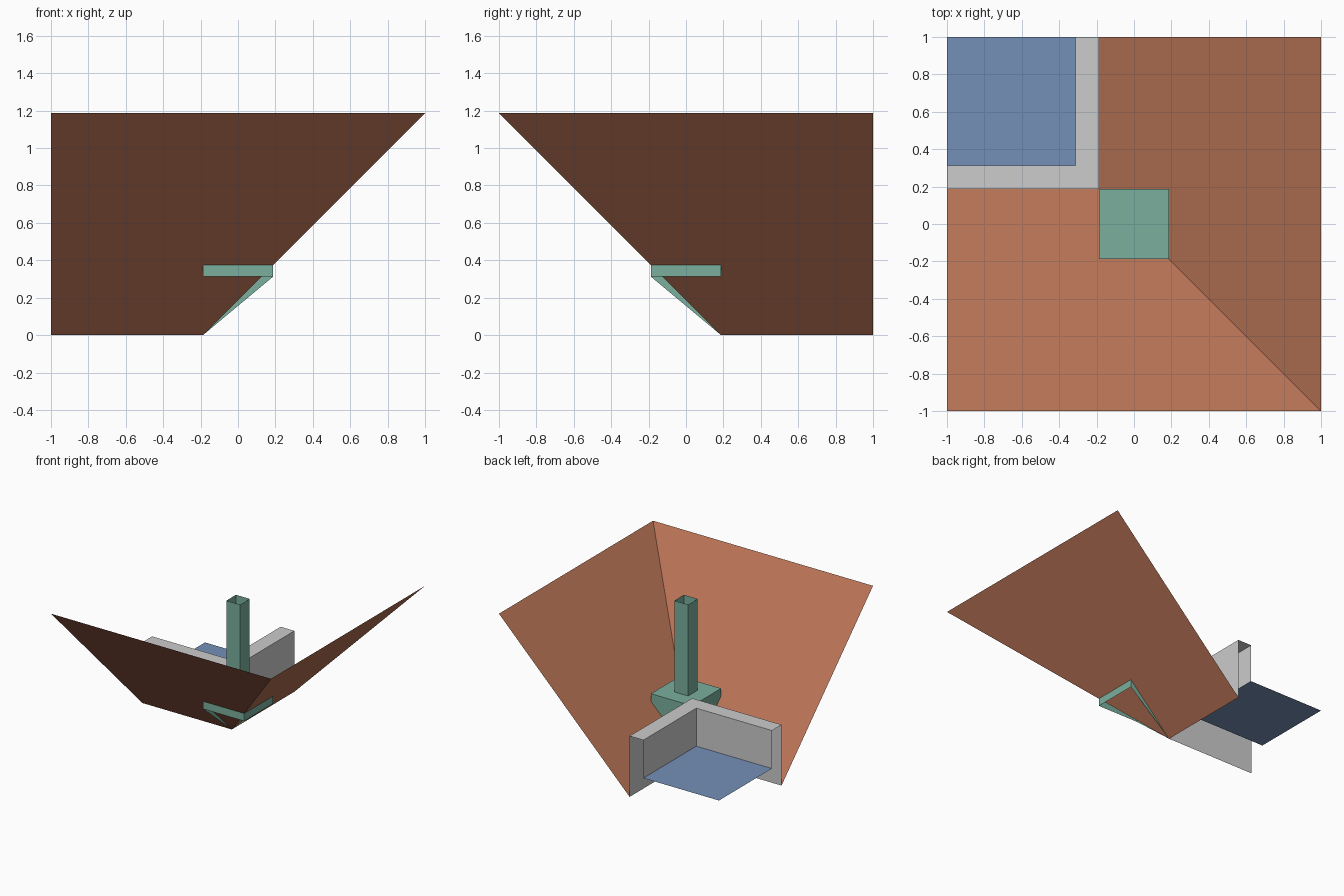
import bpy
import bmesh

old = bpy.data.objects.get("Cube")
if old:
    bpy.data.objects.remove(old, do_unlink=True)

U = 1 / 16      # modelling unit
EDGE = 16       # half width of the whole block
CORE = 3        # half width of the central platform


def linear(c):
    c /= 255
    return c / 12.92 if c <= 0.04045 else ((c + 0.055) / 1.055) ** 2.4


def material(name, *rgb):
    mat = bpy.data.materials.new(name)
    mat.use_nodes = True
    color = [linear(c) for c in rgb] + [1]
    mat.diffuse_color = color
    bsdf = next(n for n in mat.node_tree.nodes if n.type == 'BSDF_PRINCIPLED')
    bsdf.inputs["Base Color"].default_value = color
    bsdf.inputs["Roughness"].default_value = 0.8
    return mat


terracotta = material("terracotta", 184, 115, 86)
sage = material("sage green", 122, 175, 157)
blue = material("water blue", 117, 144, 183)
grey = material("light grey", 204, 204, 204)


def sheet(name, polygons, mat):
    """Object made of flat polygons given in modelling units."""
    bm = bmesh.new()
    for poly in polygons:
        bm.faces.new([bm.verts.new([c * U for c in p]) for p in poly])
    bmesh.ops.remove_doubles(bm, verts=bm.verts, dist=1e-4)
    mesh = bpy.data.meshes.new(name)
    bm.to_mesh(mesh)
    bm.free()
    mesh.materials.append(mat)
    obj = bpy.data.objects.new(name, mesh)
    bpy.context.collection.objects.link(obj)
    return obj


def mirrored(poly):
    """Reflect across the diagonal plane x = -y, keeping the facing side."""
    return [(-y, -x, z) for x, y, z in reversed(poly)]


def both(polygons):
    return polygons + [mirrored(p) for p in polygons]


def tube(half, bottom, top):
    """Four vertical sides of a square box, open at both ends."""
    ring = [(-half, -half), (half, -half), (half, half), (-half, half)]
    sides = []
    for i, a in enumerate(ring):
        b = ring[(i + 1) % 4]
        sides.append([(*a, bottom), (*b, bottom), (*b, top), (*a, top)])
    return sides


# Sloped sheets meeting along a diagonal valley
rise = EDGE + CORE
slope = [(-CORE, CORE, 0), (EDGE, -EDGE, rise), (EDGE, EDGE, rise), (-CORE, EDGE, 0)]
sheet("sloped_sheets", both([slope]), terracotta)

# L-shaped wall shell, open at its ends and underneath
INNER, WALL, POOL = 5, 8, 3
outer = [(-CORE, CORE, 0), (-CORE, EDGE, 0), (-CORE, EDGE, WALL), (-CORE, CORE, WALL)]
cap = [(-CORE, CORE, WALL), (-CORE, EDGE, WALL), (-INNER, EDGE, WALL), (-INNER, INNER, WALL)]
inner = [(-INNER, EDGE, POOL), (-INNER, INNER, POOL), (-INNER, INNER, WALL), (-INNER, EDGE, WALL)]
sheet("corner_wall", both([outer, cap, inner]), grey)

# Pool surface in the corner
sheet("pool_surface", [[(-EDGE, INNER, POOL), (-INNER, INNER, POOL),
                        (-INNER, EDGE, POOL), (-EDGE, EDGE, POOL)]], blue)

# Central platform, open underneath
BASE, DECK = 5, 7
deck = [(-CORE, -CORE, DECK), (CORE, -CORE, DECK), (CORE, CORE, DECK), (-CORE, CORE, DECK)]
sheet("platform", tube(CORE, BASE, DECK) + [deck], sage)

# Triangular brackets below the platform
bracket = [(-CORE, CORE, 0), (-CORE, CORE, BASE), (CORE, CORE, BASE)]
sheet("brackets", both([bracket]), sage)

# Hollow square post
sheet("post", tube(1, DECK, rise), sage)
